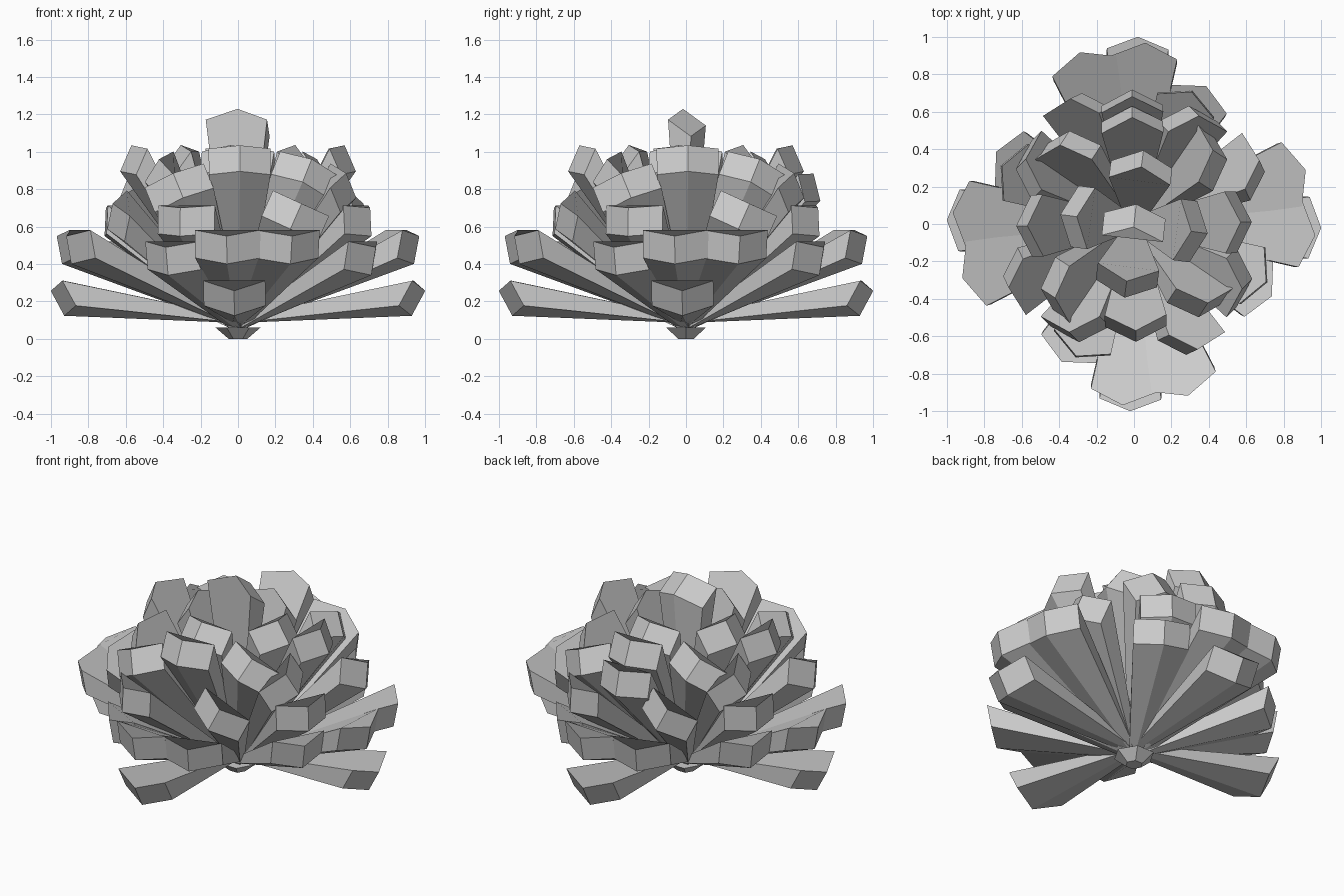
import bpy
import math
from mathutils import Vector, Matrix

if "Cube" in bpy.data.objects:
    bpy.data.objects.remove(bpy.data.objects["Cube"], do_unlink=True)

grey = bpy.data.materials.new("plain_grey")
grey.use_nodes = True
COLOUR = (0.6, 0.6, 0.6, 1)
grey.diffuse_color = COLOUR
grey.node_tree.nodes["Principled BSDF"].inputs["Base Color"].default_value = COLOUR


def add_mesh(name, verts, faces):
    mesh = bpy.data.meshes.new(name)
    mesh.from_pydata(verts, [], faces)
    mesh.materials.append(grey)
    obj = bpy.data.objects.new(name, mesh)
    bpy.context.collection.objects.link(obj)
    return obj


def add_scale(name, tip, base_z, roll=0.0, half=0.165, turn=0.0):
    """A wedge, keeled below, that widens from a thin root to a two-facet end."""
    root, tip = Vector((0, 0, base_z)), Vector(tip)
    axis = (tip - root).normalized()
    out = Vector((tip.x, tip.y, 0)).normalized()
    side = Vector((-out.y, out.x, 0))
    side = Matrix.Rotation(math.radians(roll), 3, axis) @ side
    up = side.cross(axis)
    if up.dot(out) > 0:
        up = -up
    side = axis.cross(up)

    # outline of one skin: root edge, two shoulders and the lower pointed end
    def layer(s):
        end = tip + axis * s * 0.042 + up * s * 0.063
        shoulder = end - axis * 0.06 + up * 0.06
        back = root + up * s * 0.015
        return [back - side * 0.03, shoulder - side * half, end,
                shoulder + side * half, back + side * 0.03, back]

    verts = layer(1) + layer(-1)
    n = 6
    faces = [(0, 1, 2, 3, 4, 5), (11, 8, 7, 6), (10, 9, 8, 11)]
    faces += [(i, i + n, (i + 1) % n + n, (i + 1) % n) for i in range(n)]
    obj = add_mesh(name, verts, faces)
    obj.rotation_euler.z = turn


# one quarter of the rosette: name, end centre, root height, roll, half width
QUARTER = [
    ("lowest_scale", (-0.02, -0.965, 0.19), 0.10, 0, 0.165),
    ("low_middle_scale", (-0.06, -0.955, 0.475), 0.07, 0, 0.175),
    ("low_right_scale", (0.285, -0.905, 0.475), 0.07, 0, 0.18),
    ("low_left_scale", (-0.38, -0.725, 0.415), 0.06, 0, 0.165),
    ("middle_left_scale", (-0.31, -0.71, 0.625), 0.05, 0, 0.165),
    ("middle_right_scale", (0.31, -0.685, 0.655), 0.05, -32, 0.165),
    ("high_left_scale", (-0.32, -0.605, 0.82), 0.04, 35, 0.17),
    ("high_right_scale", (0.37, -0.46, 0.90), 0.04, -43, 0.17),
    ("high_middle_scale", (0.01, -0.60, 0.965), 0.04, 0, 0.165),
    ("inner_scale", (-0.045, -0.35, 0.975), 0.03, 0, 0.165),
]
for quarter in range(4):
    for name, tip, base_z, roll, half in QUARTER:
        add_scale(f"{name}_{quarter + 1}", tip, base_z, roll, half,
                  quarter * math.pi / 2)

# single scales: the upright crown and one extra at the back
add_scale("crown_scale", (0.005, 0.045, 1.185), 0.03)
add_scale("back_scale", (-0.01, 0.70, 0.81), 0.04)

# small six-sided root where the scales meet
ring = [(math.cos(a * math.pi / 3), math.sin(a * math.pi / 3)) for a in range(6)]
verts = [(0.05 * x, 0.05 * y, 0) for x, y in ring]
verts += [(0.12 * x, 0.12 * y, 0.06) for x, y in ring]
faces = [tuple(range(5, -1, -1)), tuple(range(6, 12))]
faces += [(i, (i + 1) % 6, (i + 1) % 6 + 6, i + 6) for i in range(6)]
add_mesh("root", verts, faces)
